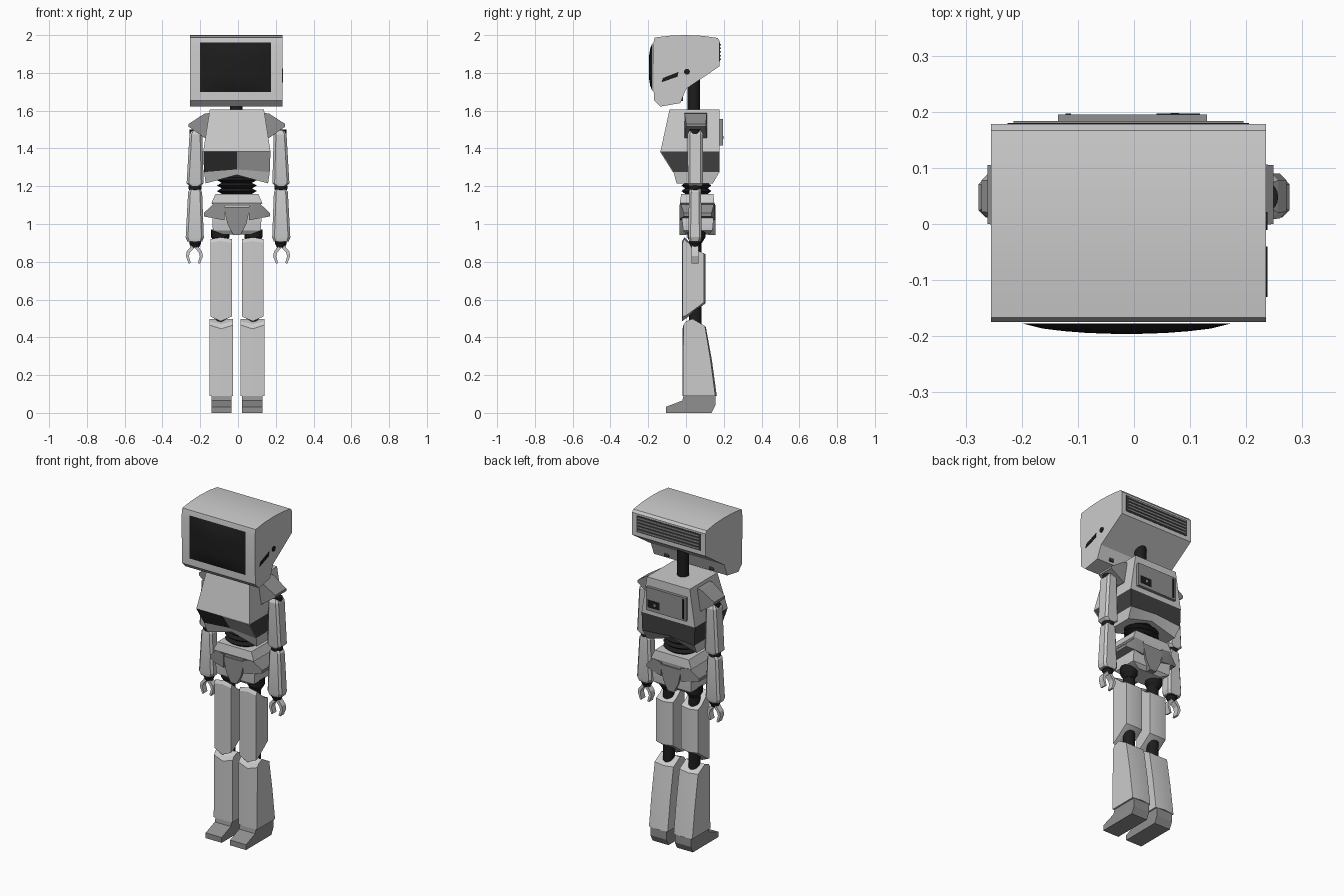
import bpy, bmesh, math
from mathutils import Vector

C = -0.006  # body centre line


def mat(name, v):
    m = bpy.data.materials.new(name)
    m.diffuse_color = (v, v, v, 1)
    return m


BLACK, DARK, MID = mat("black", 0.012), mat("dark", 0.05), mat("mid_grey", 0.28)


def finish(name, bm, material=None):
    bmesh.ops.recalc_face_normals(bm, faces=bm.faces)
    me = bpy.data.meshes.new(name)
    bm.to_mesh(me)
    bm.free()
    me.shade_smooth()
    me.set_sharp_from_angle(angle=math.radians(22))
    ob = bpy.data.objects.new(name, me)
    bpy.context.collection.objects.link(ob)
    if material:
        me.materials.append(material)
    return ob


def loft(name, rings, material=None):
    """Skin equal-length rings of points and cap both ends."""
    bm = bmesh.new()
    vs = [[bm.verts.new(p) for p in r] for r in rings]
    n = len(vs[0])
    for a, b in zip(vs, vs[1:]):
        for i in range(n):
            j = (i + 1) % n
            bm.faces.new((a[i], a[j], b[j], b[i]))
    bm.faces.new(vs[0])
    bm.faces.new(vs[-1])
    return finish(name, bm, material)


def rect(z, x, w, y0, y1, c=0.0):
    """Horizontal rectangle, optionally with cut corners."""
    if not c:
        return [(x - w, y0, z), (x + w, y0, z), (x + w, y1, z), (x - w, y1, z)]
    return [(x - w + c, y0, z), (x + w - c, y0, z), (x + w, y0 + c, z), (x + w, y1 - c, z),
            (x + w - c, y1, z), (x - w + c, y1, z), (x - w, y1 - c, z), (x - w, y0 + c, z)]


def side_rect(x, y0, y1, z0, z1):
    return [(x, y0, z0), (x, y1, z0), (x, y1, z1), (x, y0, z1)]


def box(name, x0, x1, y0, y1, z0, z1, material=None):
    return loft(name, [side_rect(x0, y0, y1, z0, z1), side_rect(x1, y0, y1, z0, z1)], material)


def profile(x, pts):
    return [(x, y, z) for y, z in pts]


def tube(name, x, y, levels, material=BLACK, n=20, sy=1.0):
    """Vertical turned part from (z, radius) levels."""
    loft(name, [[(x + r * math.cos(2 * math.pi * i / n), y + sy * r * math.sin(2 * math.pi * i / n), z)
                 for i in range(n)] for z, r in levels], material)


# Head shell
head = [(-0.167, 1.987), (-0.085, 1.997), (0, 2.0), (0.09, 1.996), (0.167, 1.985), (0.178, 1.97),
        (0.178, 1.835), (0, 1.715), (-0.03, 1.64), (-0.135, 1.622), (-0.17, 1.655), (-0.175, 1.94)]
loft("head_shell", [profile(-0.255, head), profile(0.235, head)])

# Bulging screen
bm = bmesh.new()
bmesh.ops.create_grid(bm, x_segments=10, y_segments=8, size=1)
for v in bm.verts:
    u, w = v.co.x, v.co.y
    bulge = (1 - u * u) ** 0.7 * (1 - w ** 4) if abs(u) < 1 and abs(w) < 1 else 0
    v.co = Vector((-0.013 + 0.187 * u, -0.177 - 0.019 * bulge, 1.83 + 0.13 * w))
finish("screen", bm, BLACK)

# Back vent and slats
box("head_vent", -0.225, 0.205, 0.17, 0.18, 1.86, 1.96, DARK)
for i in range(5):
    box("vent_slat", -0.215, 0.195, 0.176, 0.184, 1.869 + i * 0.019, 1.877 + i * 0.019, MID)

# Side slot, side button, chin notches
slot = [(-0.13, 1.75), (-0.122, 1.773), (-0.04, 1.805), (-0.045, 1.78)]
loft("side_slot", [profile(0.22, slot), profile(0.238, slot)], BLACK)
disc = [(0.005 + 0.016 * math.cos(i * math.pi / 6), 1.806 + 0.016 * math.sin(i * math.pi / 6)) for i in range(12)]
loft("side_button", [profile(0.22, disc), profile(0.238, disc)], BLACK)
for s in (-1, 1):
    box("chin_notch", C + s * 0.15 - 0.015, C + s * 0.15 + 0.015, -0.04, -0.017, 1.652, 1.69, DARK)

# Neck
tube("neck", -0.01, 0.042, [(1.58, 0.033), (1.78, 0.033)])


# Chest: rings with a raised centre point front and back
def chest_ring(z, w, y0, y1, lift=0.0):
    return [(C - w, y0, z), (C, y0, z + lift), (C + w, y0, z), (C + w, y1, z), (C, y1, z + lift), (C - w, y1, z)]


top, mid = chest_ring(1.607, 0.143, -0.087, 0.177), chest_ring(1.385, 0.178, -0.135, 0.178)
low, base = chest_ring(1.275, 0.174, -0.066, 0.177, 0.014), chest_ring(1.215, 0.165, -0.05, 0.142, 0.045)
loft("chest_upper", [top, mid])
loft("chest_band", [mid, low], DARK)
loft("chest_lower", [low, base])
front = [mid[1], mid[2], low[2], low[1]]
loft("chest_front_panel", [front, [(x, y - 0.004, z) for x, y, z in front]])

# Back panel
box("back_panel", -0.135, 0.13, 0.17, 0.195, 1.415, 1.555, MID)
box("back_panel_recess", 0.04, 0.118, 0.19, 0.197, 1.435, 1.48, BLACK)
box("back_panel_switch", 0.065, 0.08, 0.19, 0.198, 1.45, 1.465, MID)
box("back_panel_slit", -0.122, -0.112, 0.19, 0.197, 1.425, 1.545, BLACK)

# Waist bellows
tube("waist_bellows", C, 0.055,
     [(1.14, 0.07)] + [(1.16 + 0.0145 * i, (0.08, 0.106)[i % 2]) for i in range(7)] + [(1.27, 0.07)], sy=0.75)

# Pelvis
loft("pelvis", [rect(z, C, w, a, b) for z, w, a, b in
                [(1.16, 0.113, -0.025, 0.145), (1.11, 0.135, -0.033, 0.15), (1.095, 0.11, -0.025, 0.145),
                 (1.03, 0.13, -0.022, 0.147), (0.965, 0.127, -0.015, 0.14), (0.945, 0.075, 0.0, 0.12)]])
for y0, y1 in ((-0.034, 0.0), (0.12, 0.155)):
    loft("crotch_plate", [rect(1.09, C, 0.07, y0, y1), rect(1.0, C, 0.05, y0, y1),
                          rect(0.943, C, 0.02, y0, y1)], MID)

thigh_edge = [(-0.01, 0.92), (-0.018, 0.9), (-0.018, 0.51), (0.0, 0.515), (0.095, 0.585), (0.095, 0.845), (0.06, 0.86)]
thigh_mid = [(-0.008, 0.93), (-0.021, 0.91), (-0.021, 0.485), (0.0, 0.5), (0.103, 0.58), (0.103, 0.84), (0.06, 0.86)]
shin_edge = [(-0.016, 0.09), (-0.014, 0.465), (0.0, 0.485), (0.035, 0.498), (0.1, 0.46), (0.13, 0.28), (0.155, 0.09)]
shin_mid = [(-0.018, 0.09), (-0.018, 0.445), (0.0, 0.47), (0.035, 0.495), (0.105, 0.455), (0.137, 0.28), (0.163, 0.09)]
foot = [(-0.01, 0.1), (-0.02, 0.065), (-0.107, 0.032), (-0.107, 0), (0.135, 0), (0.155, 0.04), (0.155, 0.1)]
finger = [(0.0, 0.875), (0.01, 0.892), (0.04, 0.855), (0.045, 0.83), (0.03, 0.79), (0.019, 0.793),
          (0.029, 0.83), (0.023, 0.85)]

# Limbs and paired parts
for s in (-1, 1):
    def X(x):
        return C + s * x

    # Hip flap
    loft("hip_flap", [side_rect(X(0.065), -0.035, 0.155, 1.02, 1.1), side_rect(X(0.12), -0.03, 0.15, 1.03, 1.11),
                      side_rect(X(0.175), -0.01, 0.135, 1.04, 1.058)], MID)
    # Leg joints
    tube("hip_joint", X(0.088), 0.055, [(0.9, 0.03), (0.93, 0.048), (0.97, 0.048)])
    tube("leg_rod", X(0.085), 0.05, [(0.42, 0.033), (0.93, 0.033)])
    # Leg shells
    loft("thigh", [profile(X(0.027), thigh_edge), profile(X(0.085), thigh_mid), profile(X(0.14), thigh_edge)])
    loft("shin", [profile(X(0.02), shin_edge), profile(X(0.083), shin_mid), profile(X(0.145), shin_edge)])
    loft("foot", [profile(X(0.028), foot), profile(X(0.135), foot)], MID)
    # Shoulder pad
    loft("shoulder_pad", [side_rect(X(0.12), -0.008, 0.11, 1.46, 1.59), side_rect(X(0.17), -0.008, 0.11, 1.455, 1.585),
                          side_rect(X(0.255), 0.0, 0.105, 1.515, 1.53)], MID)
    # Arm
    ax = s * 0.227
    tube("arm_rod", ax, 0.048, [(0.875, 0.02), (0.9, 0.032), (0.93, 0.022), (1.17, 0.024), (1.185, 0.034),
                                (1.2, 0.034), (1.22, 0.024), (1.5, 0.03)])
    loft("upper_arm", [rect(1.497, ax - s * 0.006, 0.022, 0.02, 0.08, 0.008),
                       rect(1.475, ax - s * 0.004, 0.034, 0.008, 0.09, 0.012),
                       rect(1.215, ax, 0.045, 0.01, 0.09, 0.012), rect(1.2, ax, 0.028, 0.015, 0.085, 0.012)])
    loft("forearm", [rect(1.187, ax, 0.025, 0.02, 0.078, 0.01), rect(1.17, ax, 0.037, 0.016, 0.08, 0.012),
                     rect(0.93, ax + s * 0.002, 0.048, 0.012, 0.083, 0.012),
                     rect(0.908, ax + s * 0.002, 0.04, 0.016, 0.078, 0.012)])
    # Claw fingers
    for f in (-1, 1):
        loft("claw_finger", [[(ax + s * 0.004 + f * dx, y, z) for dx, z in finger] for y in (0.03, 0.066)])
